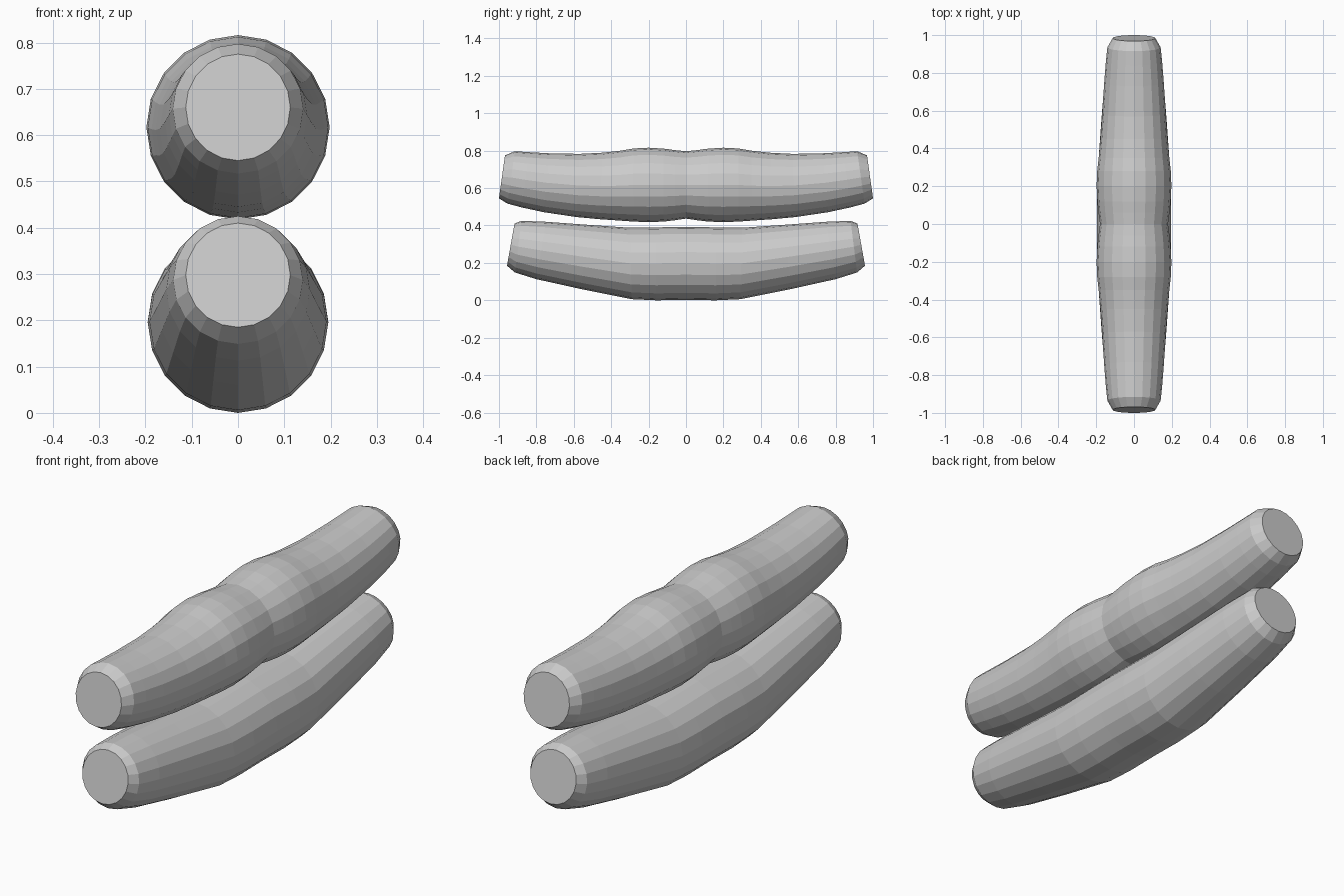
import bpy, bmesh, math

SIDES = 20

# Ring: top y, top z, bottom y, bottom z, half width (middle to one end)
UPPER = [
    (0.00, .797, 0.00, .437, .180), (0.06, .803, 0.06, .428, .188),
    (0.12, .811, 0.12, .421, .194), (0.20, .816, 0.20, .418, .198),
    (0.28, .812, 0.28, .421, .195), (0.35, .800, 0.35, .426, .187),
    (0.45, .789, 0.455, .433, .178), (0.57, .783, 0.585, .445, .169),
    (0.73, .786, 0.76, .471, .158), (0.84, .792, 0.88, .497, .149),
    (0.915, .797, 0.955, .517, .141), (0.968, .775, 1.00, .545, .113),
]
LOWER = [
    (0.00, .393, 0.00, .002, .195), (0.16, .390, 0.16, .000, .195),
    (0.30, .388, 0.29, .006, .191), (0.53, .404, 0.56, .060, .173),
    (0.75, .420, 0.80, .113, .155), (0.88, .425, 0.915, .149, .140),
    (0.917, .410, 0.957, .185, .113),
]


def tube(name, half):
    # Mirror the half profile in y, then loft tilted rings and cap the ends
    rings = [(-a, b, -c, d, r) for a, b, c, d, r in reversed(half[1:])] + half
    bm = bmesh.new()
    loops = []
    for ty, tz, by, bz, r in rings:
        loop = []
        for i in range(SIDES):
            a = 2 * math.pi * i / SIDES
            t = (1 + math.cos(a)) / 2
            loop.append(bm.verts.new((r * math.sin(a),
                                      by + (ty - by) * t,
                                      bz + (tz - bz) * t)))
        loops.append(loop)
    for p, q in zip(loops, loops[1:]):
        for i in range(SIDES):
            j = (i + 1) % SIDES
            bm.faces.new((p[i], p[j], q[j], q[i]))
    bm.faces.new(loops[0])
    bm.faces.new(loops[-1])
    bmesh.ops.recalc_face_normals(bm, faces=bm.faces)
    mesh = bpy.data.meshes.new(name)
    bm.to_mesh(mesh)
    bm.free()
    bpy.context.collection.objects.link(bpy.data.objects.new(name, mesh))


tube("upper_roll", UPPER)
tube("lower_roll", LOWER)
